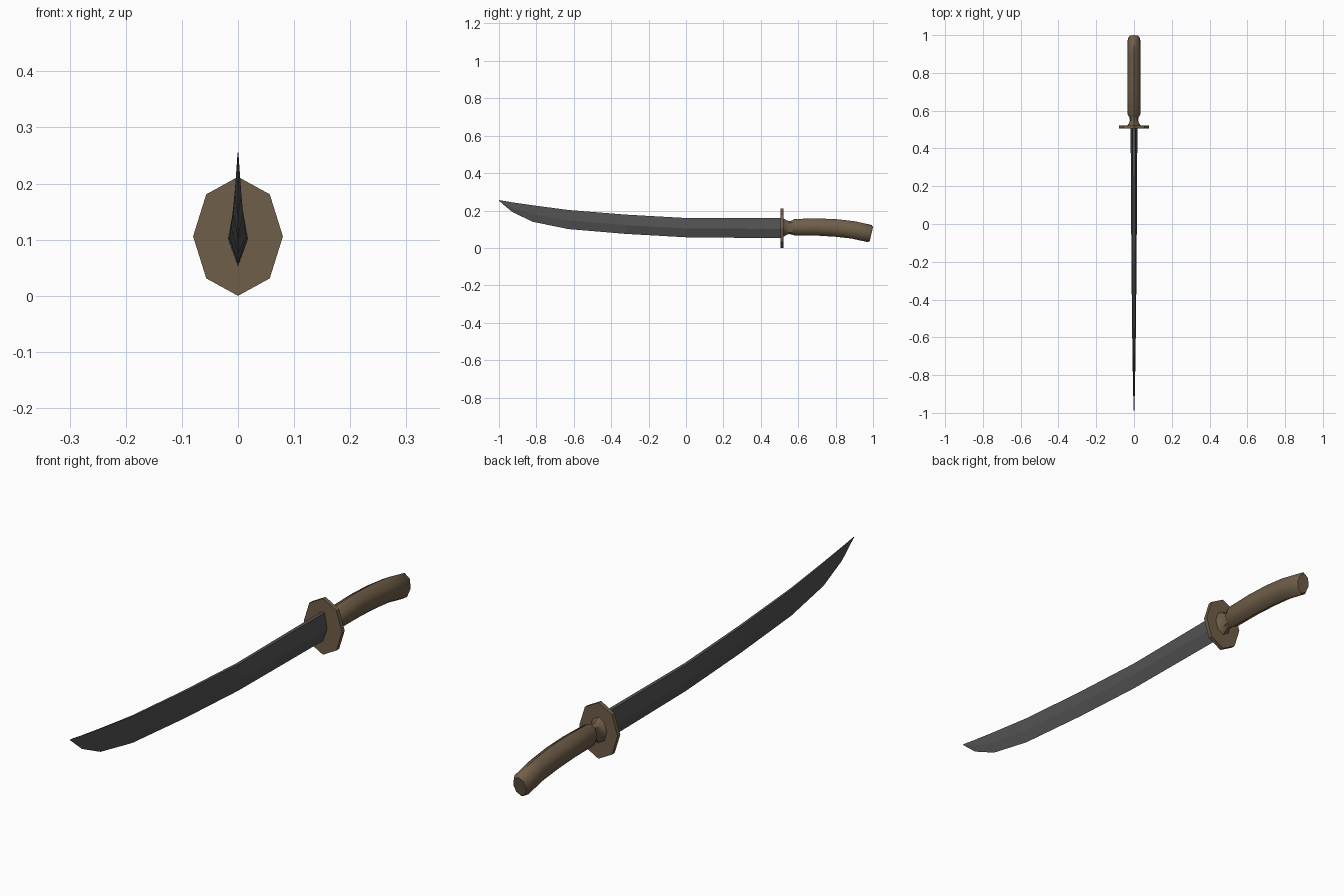
import bpy, bmesh, math

if "Cube" in bpy.data.objects:
    bpy.data.objects.remove(bpy.data.objects["Cube"])

def material(name, rgb):
    m = bpy.data.materials.new(name)
    m.diffuse_color = (*rgb, 1)
    m.use_nodes = True
    m.node_tree.nodes["Principled BSDF"].inputs["Base Color"].default_value = m.diffuse_color
    return m

STEEL = material("dark steel", (0.085, 0.085, 0.085))
BROWN = material("brown wood", (0.16, 0.112, 0.065))

def loft(name, rings, mat, smooth=None):
    """Skin a list of equal-length vertex rings and cap both ends."""
    bm = bmesh.new()
    vs = [[bm.verts.new(p) for p in r] for r in rings]
    n = len(vs[0])
    for a, b in zip(vs, vs[1:]):
        for i in range(n):
            j = (i + 1) % n
            bm.faces.new((a[i], a[j], b[j], b[i]))
    bm.faces.new(vs[0])
    bm.faces.new(vs[-1])
    bmesh.ops.remove_doubles(bm, verts=bm.verts, dist=1e-5)
    bmesh.ops.recalc_face_normals(bm, faces=bm.faces)
    me = bpy.data.meshes.new(name)
    bm.to_mesh(me)
    bm.free()
    me.materials.append(mat)
    ob = bpy.data.objects.new(name, me)
    bpy.context.collection.objects.link(ob)
    if smooth:
        bpy.context.view_layer.objects.active = ob
        ob.select_set(True)
        bpy.ops.object.shade_smooth_by_angle(angle=math.radians(smooth))
        ob.select_set(False)
    return ob

def oval(y, z, rx, rz, tilt=0.0, n=8):
    """Oval ring across the y axis, leaning towards +y at the top by tilt."""
    return [(rx * math.sin(a), y + rz * math.cos(a) * math.sin(tilt),
             z + rz * math.cos(a) * math.cos(tilt))
            for a in (2 * math.pi * i / n for i in range(n))]

# Blade: flat spine, ridge on each side, sharp lower edge
stations = [  # y, spine z, edge z, ridge half width
    (0.51, 0.160, 0.052, 0.018), (0.0, 0.160, 0.057, 0.015),
    (-0.32, 0.178, 0.075, 0.0125), (-0.63, 0.203, 0.101, 0.009),
    (-0.82, 0.228, 0.140, 0.006), (-0.93, 0.244, 0.193, 0.0035),
    (-1.0, 0.256, 0.252, 0.0008)]
blade = []
for y, top, low, w in stations:
    ridge = low + 0.46 * (top - low)
    s = w * 0.4
    blade.append([(s, y, top), (w, y, ridge), (0, y, low),
                  (-w, y, ridge), (-s, y, top)])
loft("blade", blade, STEEL)

# Guard: flat eight-sided plate
loft("guard", [oval(y, 0.106, 0.08, 0.106) for y in (0.506, 0.522)], BROWN)

# Collar: flare and neck behind the guard
loft("collar", [oval(y, 0.109, rx, rz) for y, rx, rz in (
    (0.518, 0.038, 0.052), (0.535, 0.026, 0.040), (0.55, 0.022, 0.035),
    (0.565, 0.024, 0.037), (0.58, 0.026, 0.039))], BROWN, 40)

# Handle: drooping oval grip with a chamfered end
handle = [(0.570, 0.110, 0.029, 0.040, 0.0), (0.582, 0.111, 0.034, 0.044, 0.0),
          (0.70, 0.112, 0.035, 0.046, 0.03), (0.80, 0.107, 0.035, 0.047, 0.09),
          (0.89, 0.097, 0.034, 0.047, 0.15), (0.982, 0.077, 0.033, 0.047, 0.23),
          (0.991, 0.074, 0.027, 0.039, 0.23)]
loft("handle", [oval(*h) for h in handle], BROWN, 50)
